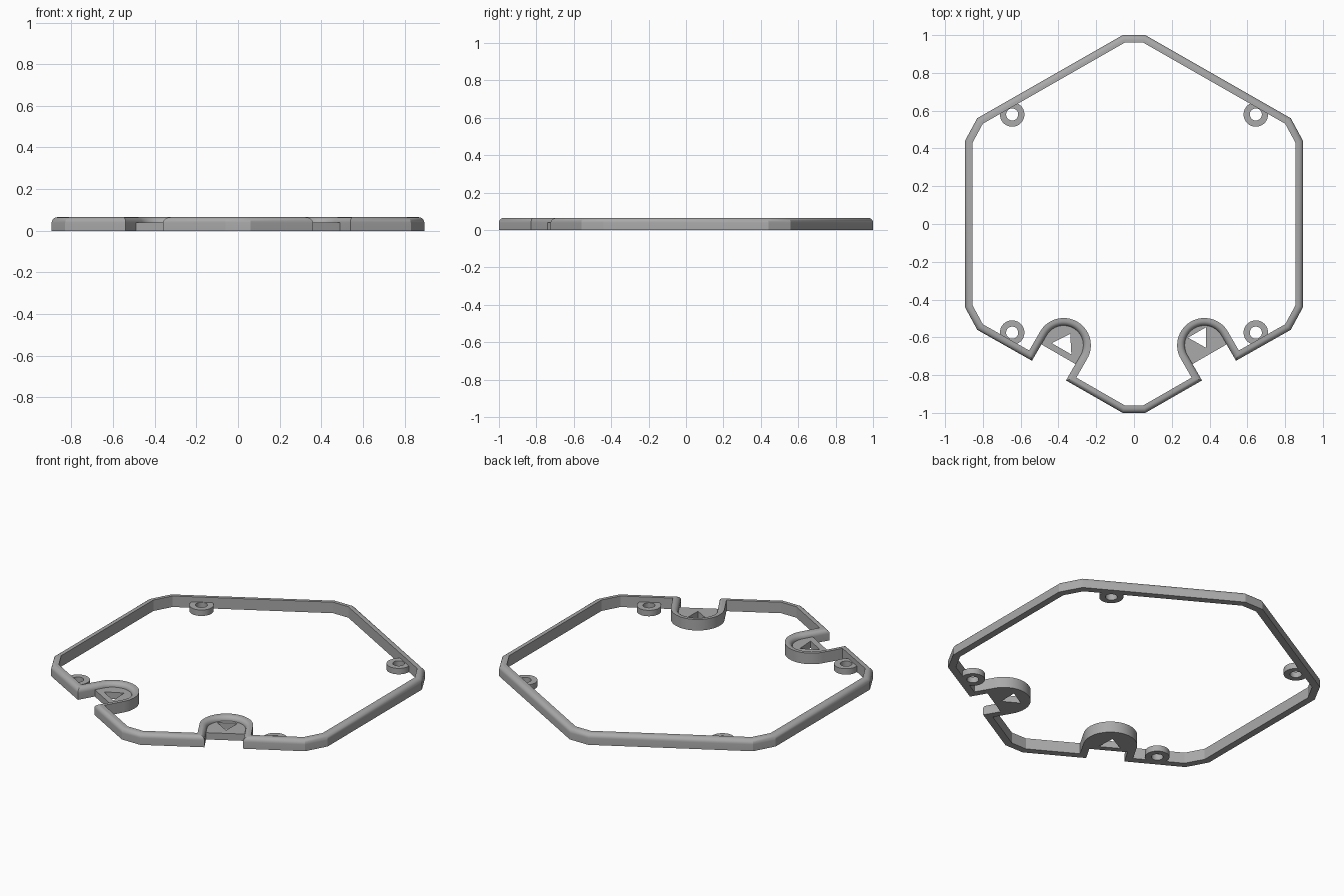
import bpy, bmesh, math
from mathutils import Vector

cube = bpy.data.objects.get("Cube")
if cube:
    bpy.data.objects.remove(cube, do_unlink=True)

grey = bpy.data.materials.new("plain grey")
grey.use_nodes = True
grey.diffuse_color = (0.4, 0.4, 0.4, 1)
grey.node_tree.nodes["Principled BSDF"].inputs["Base Color"].default_value = (0.4, 0.4, 0.4, 1)

HEIGHT, WALL, FILLET = 0.065, 0.04, 0.026
NOTCH_R = 0.104
MOUTH = Vector((0.45, -0.776))            # middle of the notch opening
ALONG = Vector((math.cos(math.pi / 6), 0.5))
INWARD = Vector((-0.5, math.cos(math.pi / 6)))
CENTRE = MOUTH + INWARD * 0.155           # centre of the notch arc


def finish(name, bm):
    bmesh.ops.recalc_face_normals(bm, faces=bm.faces)
    mesh = bpy.data.meshes.new(name)
    bm.to_mesh(mesh)
    bm.free()
    mesh.materials.append(grey)
    obj = bpy.data.objects.new(name, mesh)
    bpy.context.collection.objects.link(obj)
    bpy.ops.object.select_all(action='DESELECT')
    obj.select_set(True)
    bpy.context.view_layer.objects.active = obj
    bpy.ops.object.shade_smooth_by_angle(angle=math.radians(25))
    return obj


def notch_point(along, inward):
    return CENTRE + ALONG * along + INWARD * inward


def arc(radius, steps=28):
    angles = [math.pi * i / steps for i in range(steps + 1)]
    return [notch_point(-radius * math.cos(a), radius * math.sin(a)) for a in angles]


def circle(x, y, radius, steps=40):
    return [Vector((x + radius * math.cos(math.tau * i / steps),
                    y + radius * math.sin(math.tau * i / steps))) for i in range(steps)]


def slab(name, loops, height):
    """Extrude an outline with holes up from the ground."""
    bm = bmesh.new()
    edges = []
    for loop in loops:
        vs = [bm.verts.new((p.x, p.y, 0)) for p in loop]
        edges += [bm.edges.new((vs[i - 1], vs[i])) for i in range(len(vs))]
    bmesh.ops.triangle_fill(bm, edges=edges, use_beauty=True, normal=(0, 0, 1))
    top = bmesh.ops.extrude_face_region(bm, geom=bm.faces[:], use_keep_orig=True)["geom"]
    bmesh.ops.translate(bm, vec=(0, 0, height),
                        verts=[v for v in top if isinstance(v, bmesh.types.BMVert)])
    return finish(name, bm)


def sweep(name, path, profile):
    """Carry a profile of (inset, z) round a closed path with mitred corners."""
    bm = bmesh.new()
    rings = []
    for i, p in enumerate(path):
        d1 = (p - path[i - 1]).normalized()
        d2 = (path[(i + 1) % len(path)] - p).normalized()
        n1, n2 = Vector((-d1.y, d1.x)), Vector((-d2.y, d2.x))
        mitre = (n1 + n2) / (1 + n1.dot(n2))
        rings.append([bm.verts.new((*(p + mitre * inset), z)) for inset, z in profile])
    for i, ring in enumerate(rings):
        for j in range(len(ring)):
            bm.faces.new((rings[i - 1][j - 1], ring[j - 1], ring[j], rings[i - 1][j]))
    return finish(name, bm)


# Rim wall: clipped hexagon with two rounded notches, mirrored across x
half = [Vector((0.06, -1)), MOUTH - ALONG * NOTCH_R, *arc(NOTCH_R), MOUTH + ALONG * NOTCH_R]
half += [Vector(p) for p in ((0.83, -0.56), (0.895, -0.44), (0.895, 0.44), (0.83, 0.56), (0.06, 1))]
outline = half + [Vector((-p.x, p.y)) for p in reversed(half)]
section = [(WALL, 0), (0, 0)]
for k in range(7):
    a = math.pi / 2 * k / 6
    section.append((FILLET * (1 - math.cos(a)), HEIGHT - FILLET + FILLET * math.sin(a)))
section.append((WALL, HEIGHT))
sweep("rim_wall", outline, section)

# Notch floors with triangular openings, one pointing outward and one inward
floor = [notch_point(-NOTCH_R - 0.01, -0.055), *arc(NOTCH_R + 0.01),
         notch_point(NOTCH_R + 0.01, -0.055)]
outward = [notch_point(-0.055, 0.078), notch_point(0.055, 0.078), notch_point(0, -0.015)]
inward = [notch_point(-0.06, -0.022), notch_point(0.06, -0.022), notch_point(0, 0.07)]
slab("left_notch_floor", [floor, outward], 0.04)
slab("right_notch_floor", [[Vector((-p.x, p.y)) for p in loop] for loop in (floor, inward)], 0.04)

# Screw bosses
for side, sx in (("left", 1), ("right", -1)):
    for end, y in (("back", 0.58), ("front", -0.575)):
        slab(f"{end}_{side}_screw_boss",
             [circle(sx * 0.645, y, 0.065), circle(sx * 0.645, y, 0.032)], 0.035)
